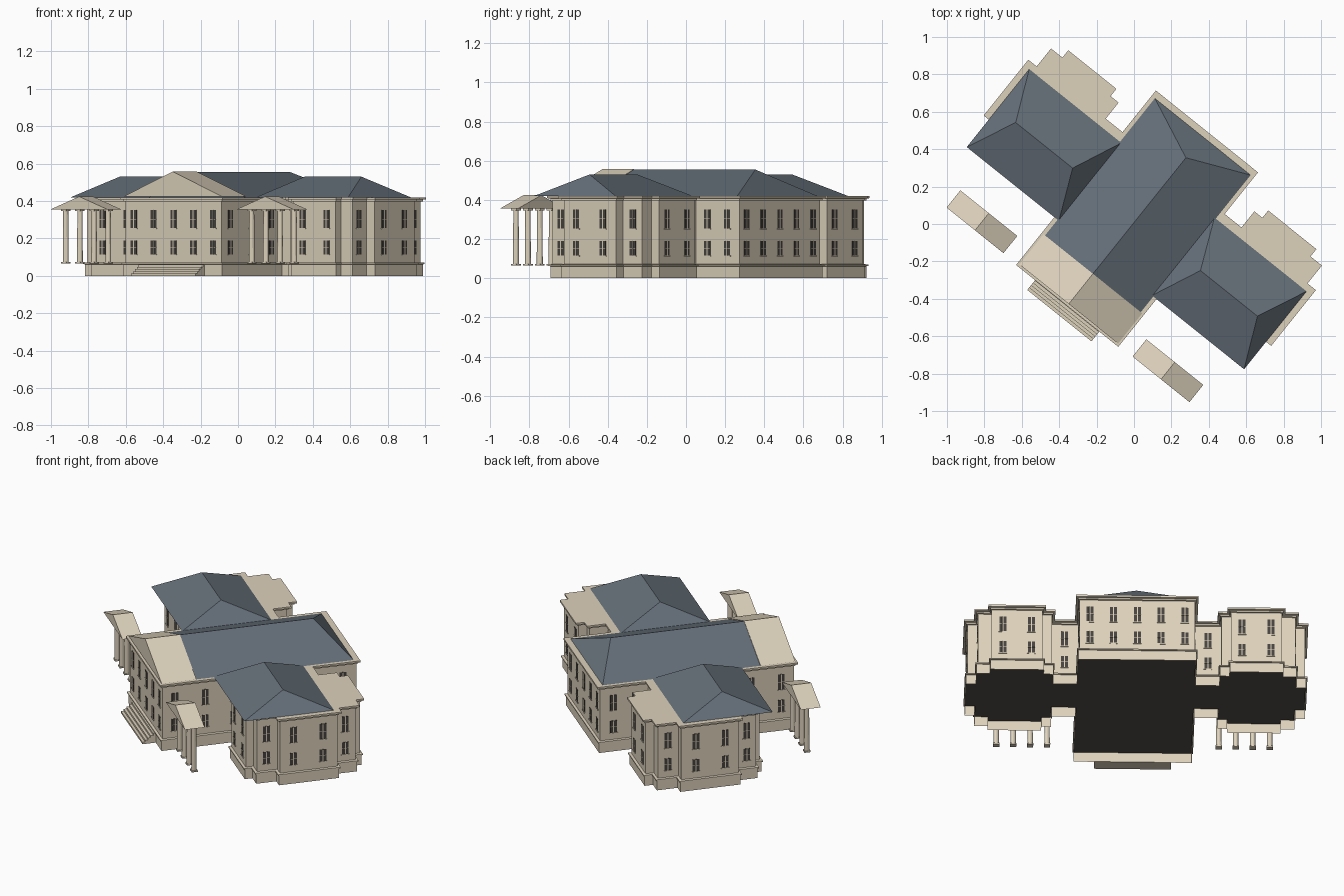
import bpy, bmesh, math
from mathutils import Matrix, Vector

if "Cube" in bpy.data.objects:
    bpy.data.objects.remove(bpy.data.objects["Cube"])

# the building is laid out in its own axes, then turned on plan
PLACE = Matrix.Rotation(math.radians(-38.7), 4, 'Z') @ Matrix.Translation((-0.005, 0, 0))


def material(name, col):
    m = bpy.data.materials.new(name)
    m.diffuse_color = (*col, 1)
    m.use_nodes = True
    m.node_tree.nodes["Principled BSDF"].inputs["Base Color"].default_value = m.diffuse_color
    return m


STONE = material("stone", (0.72, 0.64, 0.50))
SLATE = material("slate", (0.13, 0.16, 0.19))
GLASS = material("dark_glass", (0.06, 0.055, 0.05))
FLOOR = material("dark_floor", (0.09, 0.08, 0.07))


def finish(name, bm, mat, recalc=True):
    if recalc:
        bmesh.ops.recalc_face_normals(bm, faces=bm.faces)
    bm.transform(PLACE)
    me = bpy.data.meshes.new(name)
    bm.to_mesh(me)
    bm.free()
    me.materials.append(mat)
    ob = bpy.data.objects.new(name, me)
    bpy.context.collection.objects.link(ob)
    return ob


def add_box(bm, lo, hi, mat4=Matrix()):
    c = [(a + b) / 2 for a, b in zip(lo, hi)]
    s = [abs(b - a) for a, b in zip(lo, hi)]
    m = mat4 @ Matrix.Translation(c) @ Matrix.Diagonal((*s, 1))
    bmesh.ops.create_cube(bm, size=1, matrix=m)


def roof(name, mat, u0, u1, v0, v1, z0, ridge_a, ridge_b):
    """Rectangular eaves rising to a ridge between two points."""
    bm = bmesh.new()
    e = [bm.verts.new(p) for p in ((u0, v0, z0), (u1, v0, z0), (u1, v1, z0), (u0, v1, z0))]
    a, b = bm.verts.new(ridge_a), bm.verts.new(ridge_b)
    bm.faces.new(e)
    if abs(ridge_a[0] - ridge_b[0]) < 1e-6:      # ridge runs front to back
        fs = ((e[0], e[1], a), (e[1], e[2], b, a), (e[2], e[3], b), (e[3], e[0], a, b))
    else:                                        # ridge runs side to side
        fs = ((e[0], e[1], b, a), (e[1], e[2], b), (e[2], e[3], a, b), (e[3], e[0], a))
    for f in fs:
        bm.faces.new(f)
    finish(name, bm, mat)


# footprint: right half, front to back, then mirrored
half = [(.33, -.545), (.33, -.03), (.485, -.03), (.485, -.15), (.54, -.15), (.54, -.195),
        (.83, -.195), (.83, -.15), (.908, -.15), (.908, -.03), (.965, -.03), (.965, .312),
        (.908, .312), (.908, .435), (.83, .435), (.83, .485), (.54, .485), (.54, .435),
        (.485, .435), (.485, .325), (.33, .325), (.33, .61)]
outline = [Vector(p) for p in half] + [Vector((-x, y)) for x, y in reversed(half)]


def offset(d):
    out, n = [], len(outline)
    for i, p in enumerate(outline):
        e1 = (p - outline[i - 1]).normalized()
        e2 = (outline[(i + 1) % n] - p).normalized()
        out.append(p + d * Vector((e1.y + e2.y, -e1.x - e2.x)))
    return out


# walls with plinth, string course and cornice in one stepped profile
profile = [(.008, 0), (.008, .061), (.015, .063), (.015, .070), (0, .072), (0, .396),
           (.008, .398), (.008, .407), (.02, .409), (.02, .42)]
bm = bmesh.new()
rings = [[bm.verts.new((p.x, p.y, z)) for p in offset(d)] for d, z in profile]
for r0, r1 in zip(rings, rings[1:]):
    for i in range(len(r0)):
        j = (i + 1) % len(r0)
        bm.faces.new((r0[i], r0[j], r1[j], r1[i]))
bm.faces.new(rings[-1])
finish("walls", bm, STONE, False)

# dark floor inside the open plinth
bm = bmesh.new()
bm.faces.new([bm.verts.new((p.x, p.y, .06)) for p in reversed(offset(.006))])
finish("floor", bm, FLOOR, False)

# main roof and pediment
roof("main_roof", SLATE, -.328, .328, -.345, .594, .42, (0, -.345, .555), (0, .45, .555))
roof("pediment", STONE, -.338, .338, -.552, -.345, .424, (0, -.552, .557), (0, -.345, .557))

# wing roofs, porticos and columns on both sides
for s, side in ((-1, "left"), (1, "right")):
    a, b = sorted((s * .319, s * .95))
    ra, rb = sorted((s * .438, s * .828))
    roof(side + "_wing_roof", SLATE, a, b, -.238, .296, .42, (ra, .028, .53), (rb, .028, .53))
    c = s * .637
    roof(side + "_portico_roof", STONE, c - .195, c + .195, -.558, -.44, .355,
         (c, -.558, .424), (c, -.44, .424))
    bm = bmesh.new()
    for k in range(4):
        x = c + (k - 1.5) * .097
        bmesh.ops.create_cone(bm, cap_ends=True, segments=12, radius1=.016, radius2=.0135,
                              depth=.29, matrix=Matrix.Translation((x, -.49, .21)))
        for z in (.065, .347):
            add_box(bm, (x - .018, -.508, z), (x + .018, -.472, z + .008))
    finish(side + "_portico_columns", bm, STONE)

# entrance steps
bm = bmesh.new()
for k in range(5):
    add_box(bm, (-.22, -.632 + k * .016, k * .012), (.22, -.55, (k + 1) * .012))
finish("front_steps", bm, STONE)

# window positions as (u, v, facing angle); angle 0 faces the front
wins = []
for k in range(-2, 3):
    wins += [(k * .136, -.545, 0), (k * .136, .61, 180)]
for s in (-1, 1):
    turn = 90 * s
    wins += [(s * .33, v, turn) for v in (-.47, -.29, -.12, .40, .53)]
    wins += [(s * .965, v, turn) for v in (.05, .225)]
    wins += [(s * .908, v, turn) for v in (-.095, .375)]
    wins += [(s * .41, -.03, 0), (s * .41, .325, 180)]
    for du in (-.082, .082):
        wins += [(s * .685 + du, -.195, 0), (s * .685 + du, .485, 180)]

panes, bars = bmesh.new(), bmesh.new()
for u, v, ang in wins:
    m = Matrix.Translation((u, v, 0)) @ Matrix.Rotation(math.radians(ang), 4, 'Z')
    for z0, z1 in ((.115, .19), (.255, .352)):
        add_box(panes, (-.02, -.002, z0), (.02, .002, z1), m)
        add_box(bars, (-.003, -.004, z0), (.003, -.001, z1), m)
        zm = (z0 + z1) / 2
        add_box(bars, (-.02, -.0035, zm - .0015), (.02, -.001, zm + .0015), m)
        add_box(bars, (-.024, -.005, z0 - .005), (.024, .001, z0), m)
finish("window_panes", panes, GLASS)
finish("window_bars_and_sills", bars, STONE)
